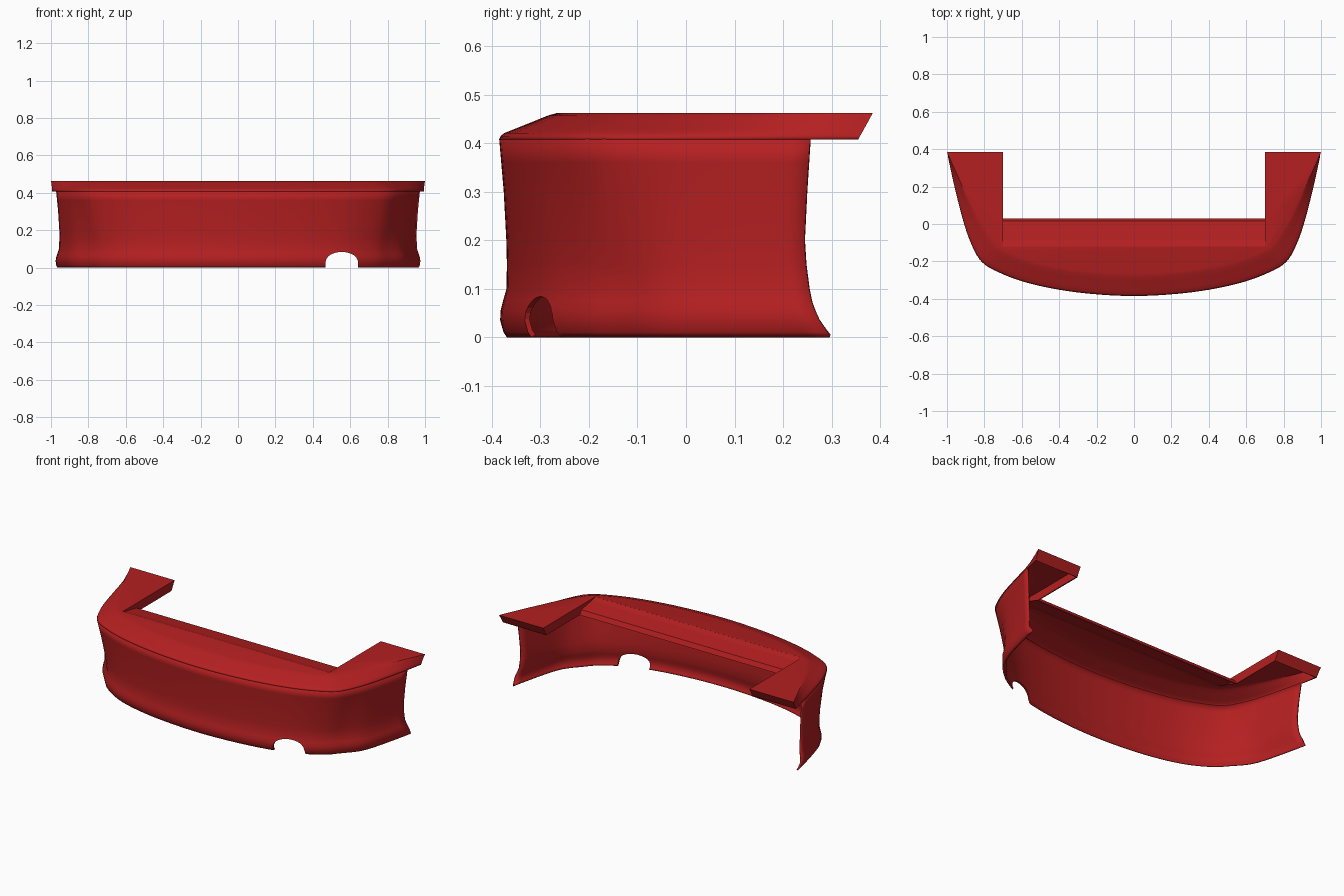
import bpy, bmesh, math
from mathutils import Vector
from mathutils.geometry import interpolate_bezier

if "Cube" in bpy.data.objects:
    bpy.data.objects.remove(bpy.data.objects["Cube"])

red = bpy.data.materials.new("red_paint")
red.use_nodes = True
red.diffuse_color = (0.46, 0.014, 0.015, 1)
red.node_tree.nodes["Principled BSDF"].inputs["Base Color"].default_value = red.diffuse_color

# Left half of the plan outline, from the front centre to the wing tip
KEYS = [Vector(p) for p in [(0, -.385), (.3, -.366), (.55, -.32), (.72, -.26), (.817, -.2),
                            (.873, -.1), (.914, .02), (.96, .2), (1, .385)]]
N = 30


def smooth_line(keys, steps=16):
    ext = [Vector((-keys[1].x, keys[1].y))] + keys + [2 * keys[-1] - keys[-2]]
    line = []
    for a, b, c, d in zip(ext, ext[1:], ext[2:], ext[3:]):
        pts = interpolate_bezier(b.to_3d(), b.to_3d() + (c - a).to_3d() / 6,
                                 c.to_3d() - (d - b).to_3d() / 6, c.to_3d(), steps + 1)
        line += [p.to_2d() for p in pts[:-1]]
    return line + [keys[-1]]


LINE = smooth_line(KEYS)


def outline(y_end, z, inset):
    """One row at height z, right tip to left tip; inset(y) pulls it inwards."""
    last = next((i for i, p in enumerate(LINE) if p.y >= y_end - 1e-5), len(LINE) - 1)
    a, b = LINE[last - 1], LINE[last]
    pts = LINE[:last] + [a.lerp(b, (y_end - a.y) / (b.y - a.y))]
    dist = [0]
    for p, q in zip(pts, pts[1:]):
        dist.append(dist[-1] + (q - p).length)
    half, k = [], 0
    for i in range(N + 1):
        s = dist[-1] * i / N
        while k < len(pts) - 2 and dist[k + 1] < s:
            k += 1
        p = pts[k].lerp(pts[k + 1], (s - dist[k]) / (dist[k + 1] - dist[k]))
        t = (pts[k + 1] - pts[k]).normalized()
        if i == 0:
            t = Vector((1, 0))
        q = p + Vector((-t.y, t.x)) * inset(p.y)
        half.append(Vector((q.x, q.y, z)))
    return [Vector((-p.x, p.y, z)) for p in half[:0:-1]] + half


def loft(name, rows, closed=False, cap=False):
    bm = bmesh.new()
    grid = [[bm.verts.new(p) for p in row] for row in rows]
    n = len(rows[0])
    for lo, hi in zip(grid, grid[1:]):
        for i in range(n if closed else n - 1):
            j = (i + 1) % n
            bm.faces.new((lo[i], lo[j], hi[j], hi[i]))
    if cap:
        bm.faces.new(grid[-1])
    return finish(name, bm)


def finish(name, bm):
    mesh = bpy.data.meshes.new(name)
    bm.to_mesh(mesh)
    bm.free()
    ob = bpy.data.objects.new(name, mesh)
    bpy.context.collection.objects.link(ob)
    mesh.materials.append(red)
    return ob


def shell(ob, thickness):
    mod = ob.modifiers.new("thickness", "SOLIDIFY")
    mod.thickness, mod.offset, mod.use_even_offset = thickness, -1, False


def shade(ob, angle):
    bpy.ops.object.select_all(action="DESELECT")
    ob.select_set(True)
    bpy.context.view_layer.objects.active = ob
    bpy.ops.object.shade_smooth_by_angle(angle=math.radians(angle))


# Wrap-around wall: height, inset, rear end of the side
WALL = [(0, .015, .293), (.01, .008, .287), (.035, .001, .273), (.055, .002, .265), (.075, .007, .257),
        (.1, .014, .25), (.15, .015, .243), (.2, .014, .24), (.3, .009, .246), (.36, .004, .251),
        (.408, 0, .255)]


def wall_row(z, inset, y_end):
    # The corners round off more towards the bottom
    round_off = .042 * min(1, (.408 - z) / .3)
    return outline(y_end, z, lambda y: inset + round_off * math.exp(-((y + .19) / .1) ** 2))


wall = loft("bumper_wall", [wall_row(*row) for row in WALL])
shell(wall, .01)

# Exhaust cutter: an arch through the front wall
bm = bmesh.new()
arch = [(-.087, -.05), (.087, -.05)]
arch += [(.087 * math.cos(a), .02 + .064 * math.sin(a) ** .8)
         for a in [math.pi * i / 16 for i in range(1, 16)]]
arch = arch[:2] + [(.087, .02)] + arch[2:] + [(-.087, .02)]
face = bm.faces.new([bm.verts.new((.555 + x, -.5, z)) for x, z in arch])
out = bmesh.ops.extrude_face_region(bm, geom=[face])
bmesh.ops.translate(bm, vec=(0, .35, 0), verts=[v for v in out["geom"] if isinstance(v, bmesh.types.BMVert)])
bmesh.ops.recalc_face_normals(bm, faces=bm.faces)
cutter = finish("exhaust_cutter", bm)
cutter.hide_render = True
cutter.hide_set(True)
cut = wall.modifiers.new("exhaust_cutout", "BOOLEAN")
cut.operation, cut.object, cut.solver = "DIFFERENCE", cutter, "EXACT"
shade(wall, 40)

# Top deck: bevelled rim and two rear wings with turned-down edges
RAMP_Y = -.12
RIM = [(.408, 0), (.415, .003), (.421, .011), (.429, .031), (.448, .078), (.457, .1), (.4625, .12)]
rows = []
for z, inset in RIM:
    f = (z - .408) / .0545
    y_end = .355 + .03 * f
    rear = [Vector((.7, y_end, z)), Vector((.7, .03, z)), Vector((.7, RAMP_Y, .461 + .0015 * f))]
    rear += [Vector((-p.x, p.y, p.z)) for p in reversed(rear)]
    rows.append(outline(y_end, z, lambda y: inset * min(1, max(0, (.385 - y) / .55))) + rear)
deck = loft("top_deck", rows, closed=True, cap=True)
shell(deck, .006)
shade(deck, 35)

# Rear strip between the wings, sloping down to a small lip
RAMP = [(.03, .407), (.015, .434), (-.085, .452), (RAMP_Y, .4622)]
ramp = loft("rear_ramp", [[Vector((x, y, z)) for x in (.7, -.7)] for y, z in RAMP])
shell(ramp, .006)
